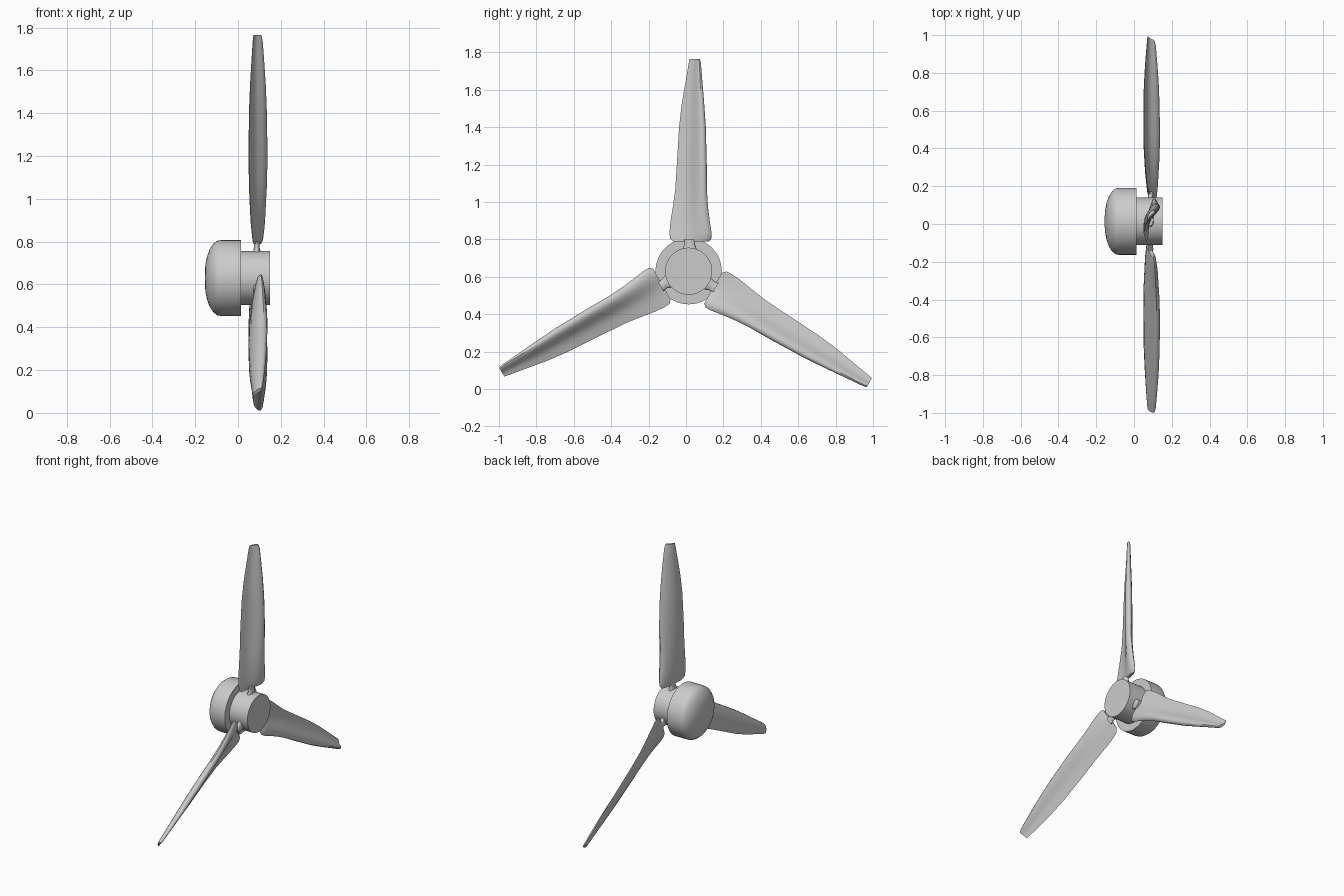
import bpy, bmesh, math
from mathutils import Matrix, Vector

cube = bpy.data.objects.get("Cube")
if cube:
    bpy.data.objects.remove(cube, do_unlink=True)

HUB = Vector((0, 0.014, 0.63))  # rotor axis runs along x through here

grey = bpy.data.materials.new("light grey")
grey.use_nodes = True
grey.diffuse_color = (0.6, 0.6, 0.6, 1)
grey.node_tree.nodes["Principled BSDF"].inputs["Base Color"].default_value = (0.6, 0.6, 0.6, 1)


def finish(name, bm, matrix, angle):
    bmesh.ops.recalc_face_normals(bm, faces=bm.faces)
    mesh = bpy.data.meshes.new(name)
    bm.to_mesh(mesh)
    bm.free()
    mesh.materials.append(grey)
    obj = bpy.data.objects.new(name, mesh)
    bpy.context.collection.objects.link(obj)
    obj.matrix_world = matrix
    bpy.ops.object.select_all(action='DESELECT')
    obj.select_set(True)
    bpy.context.view_layer.objects.active = obj
    bpy.ops.object.shade_smooth_by_angle(angle=math.radians(angle))
    return obj


def loft(bm, rings):
    """Skin closed rings of points and cap both ends."""
    loops = [[bm.verts.new(p) for p in ring] for ring in rings]
    n = len(loops[0])
    for a, b in zip(loops, loops[1:]):
        for i in range(n):
            j = (i + 1) % n
            bm.faces.new((a[i], a[j], b[j], b[i]))
    bm.faces.new(loops[0])
    bm.faces.new(loops[-1])


def turned(name, profile, sides=48):
    """Solid of revolution about x from (x, radius) pairs."""
    bm = bmesh.new()
    turns = [2 * math.pi * i / sides for i in range(sides)]
    loft(bm, [[(x, r * math.cos(a), r * math.sin(a)) for a in turns] for x, r in profile])
    finish(name, bm, Matrix.Translation(HUB), 35)


# Domed housing behind the rotor and the plain drum in front
turned("rear_housing", [(-0.155, 0.03), (-0.152, 0.065), (-0.145, 0.1), (-0.132, 0.135),
                        (-0.115, 0.16), (-0.097, 0.174), (-0.08, 0.177), (0.013, 0.177)])
turned("front_drum", [(0.0, 0.126), (0.15, 0.126)])

# Blade section: (across, depth), trailing edge to thick leading edge and back
SECTION = [(0, 0.03), (0.1, 0.1), (0.25, 0.19), (0.4, 0.32), (0.52, 0.5), (0.64, 0.74),
           (0.76, 0.93), (0.87, 1), (0.96, 0.94), (1, 0.8), (0.97, 0.64), (0.87, 0.45),
           (0.74, 0.28), (0.58, 0.13), (0.4, 0.04), (0.2, 0), (0.06, 0)]

# Blade stations: radius, trailing y, leading y, back x, front x
STATIONS = [(0.158, -0.08, 0.108, 0.073, 0.107), (0.175, -0.1, 0.122, 0.068, 0.116),
            (0.21, -0.102, 0.122, 0.064, 0.121), (0.26, -0.098, 0.114, 0.059, 0.126),
            (0.34, -0.085, 0.104, 0.055, 0.13), (0.43, -0.072, 0.098, 0.051, 0.135),
            (0.57, -0.063, 0.097, 0.049, 0.138), (0.77, -0.051, 0.092, 0.051, 0.135),
            (0.9, -0.036, 0.083, 0.056, 0.13), (1.02, -0.015, 0.073, 0.063, 0.122),
            (1.11, 0, 0.066, 0.069, 0.115), (1.135, 0.005, 0.06, 0.072, 0.109)]

for k, side in enumerate(("top", "right_hand", "left_hand")):
    place = Matrix.Translation(HUB) @ Matrix.Rotation(k * 2 * math.pi / 3, 4, 'X')

    bm = bmesh.new()
    loft(bm, [[(x0 + v * (x1 - x0), y0 + u * (y1 - y0), r) for u, v in SECTION]
              for r, y0, y1, x0, x1 in STATIONS])
    finish(side + "_blade", bm, place, 45)

    # Flattened root pin that joins the blade to the drum
    bm = bmesh.new()
    turns = [2 * math.pi * i / 16 for i in range(16)]
    loft(bm, [[(0.088 + 0.016 * s * math.cos(a), 0.006 + 0.034 * s * math.sin(a), r) for a in turns]
              for r, s in ((0.11, 1.1), (0.13, 1), (0.145, 0.8), (0.17, 0.9))])
    finish(side + "_blade_root", bm, place, 45)
